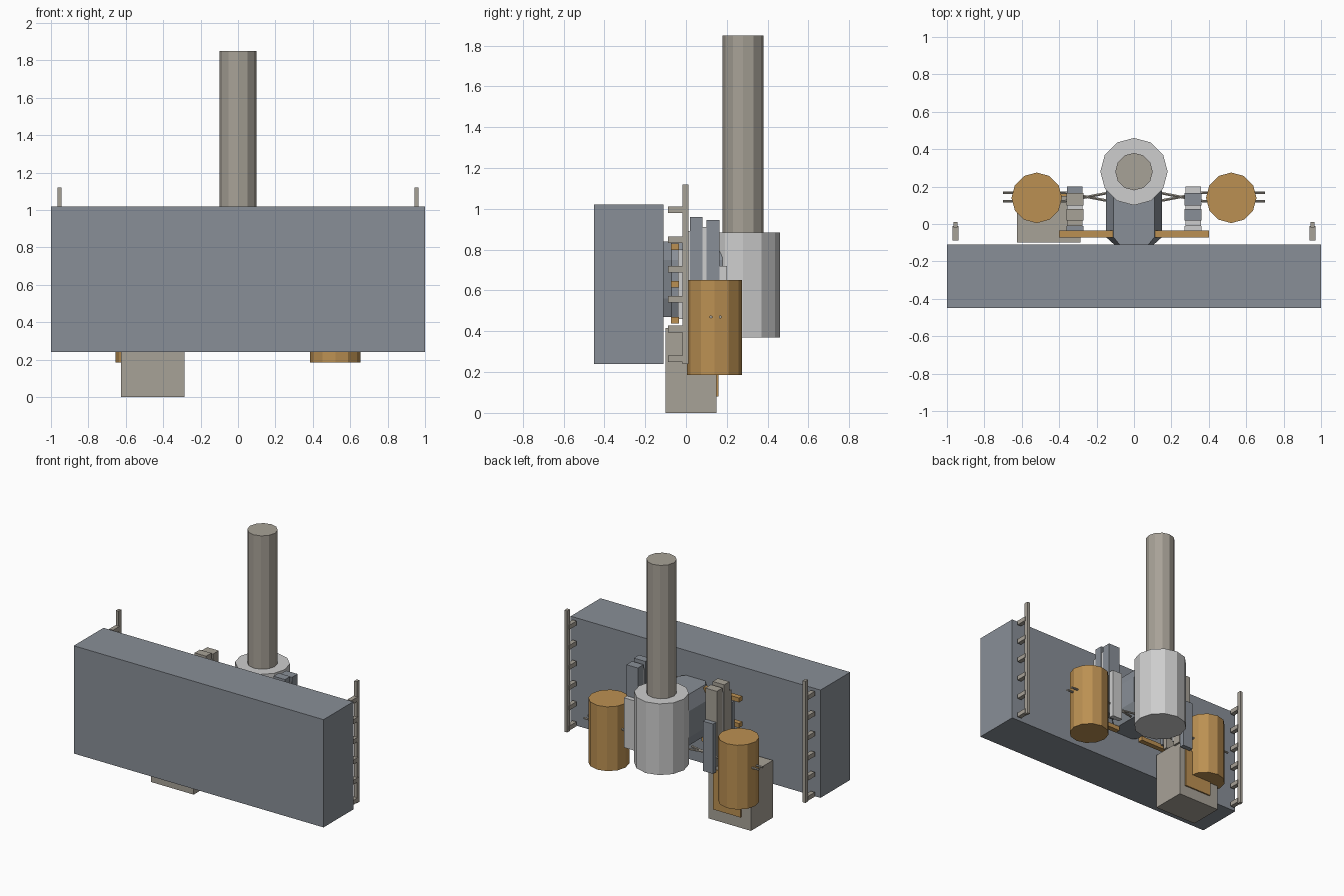
import bpy, bmesh, math
from mathutils import Vector

if "Cube" in bpy.data.objects:
    bpy.data.objects.remove(bpy.data.objects["Cube"])


def material(name, rgb):
    m = bpy.data.materials.new(name)
    m.diffuse_color = (*rgb, 1)
    m.use_nodes = True
    m.node_tree.nodes["Principled BSDF"].inputs["Base Color"].default_value = m.diffuse_color
    return m


BLUE = material("blue_grey", (0.25, 0.275, 0.31))
TAN = material("warm_grey", (0.39, 0.36, 0.31))
SILVER = material("light_grey", (0.61, 0.61, 0.61))
ORANGE = material("ochre", (0.50, 0.28, 0.085))


def finish(name, bm, mat):
    bmesh.ops.recalc_face_normals(bm, faces=bm.faces)
    me = bpy.data.meshes.new(name)
    bm.to_mesh(me)
    bm.free()
    me.materials.append(mat)
    ob = bpy.data.objects.new(name, me)
    bpy.context.collection.objects.link(ob)
    return ob


def box(name, x, y, z, mat):
    """Box from (min, max) pairs."""
    bm = bmesh.new()
    bmesh.ops.create_cube(bm, size=1)
    for v in bm.verts:
        v.co = [(a + b) / 2 + c * (b - a) for c, (a, b) in zip(v.co, (x, y, z))]
    return finish(name, bm, mat)


def cylinder(name, x, y, r, z0, z1, mat, sides=12):
    bm = bmesh.new()
    bmesh.ops.create_cone(bm, cap_ends=True, segments=sides,
                          radius1=r, radius2=r, depth=z1 - z0)
    bmesh.ops.translate(bm, verts=bm.verts, vec=(x, y, (z0 + z1) / 2))
    return finish(name, bm, mat)


def rod(name, a, b, r, mat):
    a, b = Vector(a), Vector(b)
    d = b - a
    bm = bmesh.new()
    bmesh.ops.create_cone(bm, cap_ends=True, segments=6,
                          radius1=r, radius2=r, depth=d.length)
    ob = finish(name, bm, mat)
    ob.rotation_euler = d.to_track_quat('Z', 'Y').to_euler()
    ob.location = (a + b) / 2
    return ob


def span(s, a, b):
    return tuple(sorted((s * a, s * b)))


# Large front slab
box("front_panel", (-1, 1), (-0.45, -0.11), (0.24, 1.02), BLUE)

# Rear collar and mast
cylinder("collar", 0, 0.28, 0.18, 0.37, 0.885, SILVER)
cylinder("mast", 0, 0.28, 0.10, 0.80, 1.85, TAN)

# Chamfered bracket joining the collar to the panel
bm = bmesh.new()
rings = []
for y, w in ((-0.115, 0.10), (-0.07, 0.15), (0.18, 0.15)):
    half = [(0.73 * w, 0.47), (w, 0.56), (w, 0.75), (0.73 * w, 0.84)]
    ring = half + [(-x, z) for x, z in reversed(half)]
    rings.append([bm.verts.new((x, y, z)) for x, z in ring])
for r0, r1 in zip(rings, rings[1:]):
    for i in range(8):
        j = (i + 1) % 8
        bm.faces.new((r0[i], r0[j], r1[j], r1[i]))
bm.faces.new(rings[0])
bm.faces.new(rings[-1])
finish("bracket", bm, BLUE)

# Side box with its rear plate
box("side_box", (-0.625, -0.285), (-0.10, 0.15), (0, 0.415), TAN)
box("box_plate", (-0.55, -0.33), (0.15, 0.16), (0.08, 0.37), ORANGE)

# Slab stacks: y start, y end, bottom, top, material on right, on left
SLABS = [
    (-0.04, -0.01, 0.46, 0.80, SILVER, BLUE),
    (-0.01, 0.02, 0.42, 0.89, SILVER, TAN),
    (0.02, 0.08, 0.50, 0.96, BLUE, TAN),
    (0.08, 0.10, 0.44, 0.91, SILVER, SILVER),
    (0.10, 0.165, 0.40, 0.945, BLUE, TAN),
    (0.165, 0.20, 0.36, 0.72, SILVER, BLUE),
]

for s, side in ((1, "right"), (-1, "left")):
    # Upright tanks
    cylinder(side + "_tank", s * 0.52, 0.14, 0.135, 0.185, 0.65, ORANGE)

    # Stacked slabs between bracket and tank
    for i, (y0, y1, z0, z1, mr, ml) in enumerate(SLABS):
        inset = 0.005 * (i % 2)
        box(f"{side}_slab_{i + 1}", span(s, 0.27 + inset, 0.362 - inset),
            (y0, y1), (z0, z1), mr if s > 0 else ml)

    # Horizontal bars holding the slabs to the bracket
    for i, z in enumerate((0.455, 0.63, 0.815)):
        box(f"{side}_bar_{i + 1}", span(s, 0.10, 0.40), (-0.073, -0.035),
            (z - 0.016, z + 0.016), ORANGE)

    # Thin rods through the tanks, crossing near the centre
    for i, (y, yo) in enumerate(((0.122, 0.168), (0.168, 0.122))):
        rod(f"{side}_rod_{i + 1}", (s * 0.37, y, 0.47), (s * 0.70, y, 0.47), 0.008, TAN)
        rod(f"{side}_cross_rod_{i + 1}", (s * 0.37, y, 0.47), (s * 0.13, yo, 0.47),
            0.008, TAN)

    # Ladder rail with short pegs toward the panel
    box(side + "_ladder_rail", span(s, 0.943, 0.965), (-0.018, 0.012), (0.24, 1.12), TAN)
    for i in range(6):
        z = 0.265 + 0.146 * i
        box(f"{side}_ladder_peg_{i + 1}", span(s, 0.938, 0.97), (-0.088, -0.01),
            (z - 0.016, z + 0.016), TAN)
